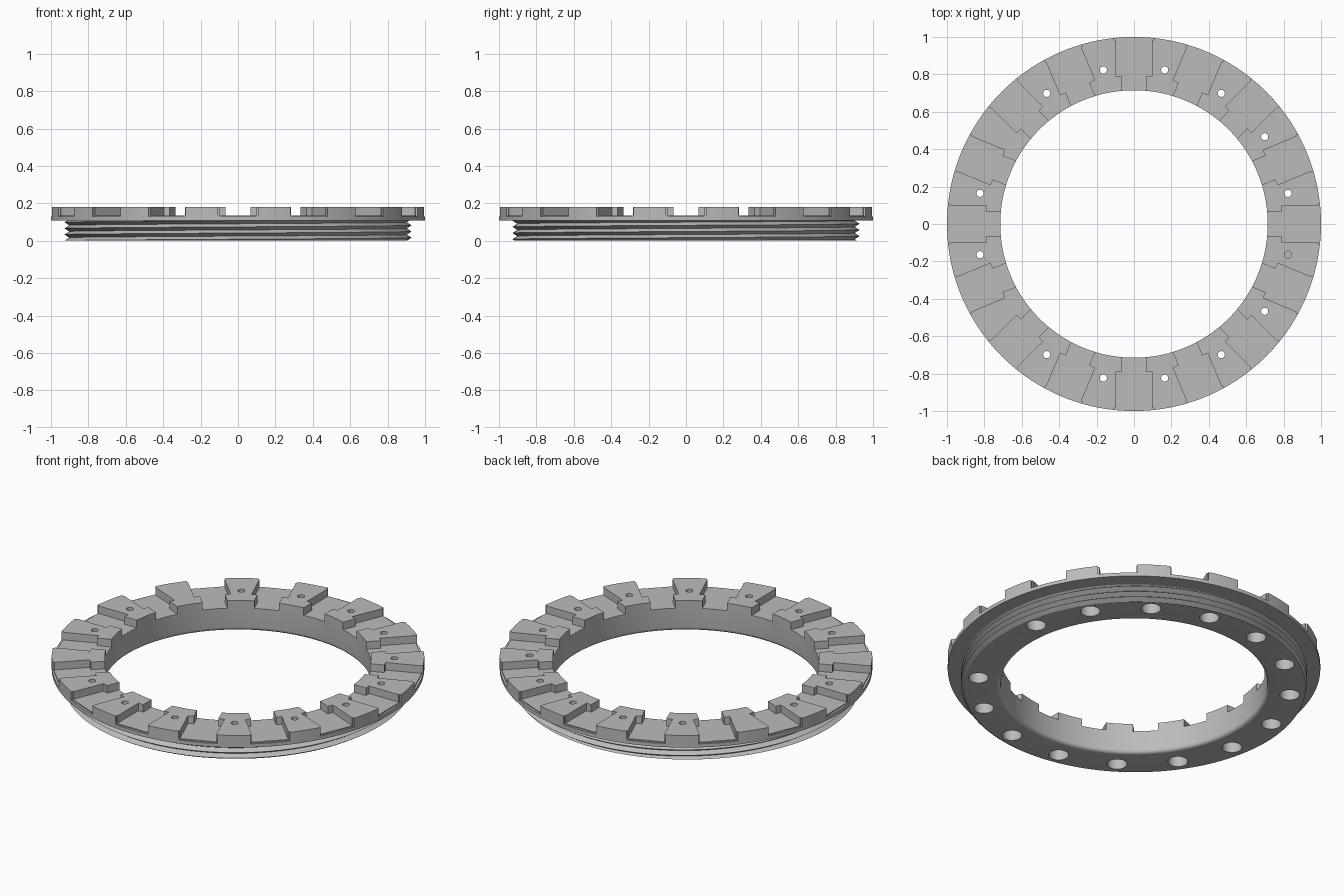
import bpy, bmesh, math
from mathutils import Matrix

if "Cube" in bpy.data.objects:
    bpy.data.objects.remove(bpy.data.objects["Cube"])

SLOTS, SEG = 16, 192
TOP, FLOOR, FLANGE = 0.18, 0.135, 0.108
INNER, CORE = 0.715, 0.895

grey = bpy.data.materials.new("machined grey")
grey.use_nodes = True
grey.diffuse_color = (0.5, 0.5, 0.5, 1)
grey.node_tree.nodes["Principled BSDF"].inputs["Base Color"].default_value = (0.5, 0.5, 0.5, 1)


def to_object(bm, name):
    bmesh.ops.recalc_face_normals(bm, faces=bm.faces)
    mesh = bpy.data.meshes.new(name)
    bm.to_mesh(mesh)
    bm.free()
    mesh.materials.append(grey)
    obj = bpy.data.objects.new(name, mesh)
    bpy.context.collection.objects.link(obj)
    return obj


def smooth(obj, degrees):
    bpy.ops.object.select_all(action='DESELECT')
    obj.select_set(True)
    bpy.context.view_layer.objects.active = obj
    bpy.ops.object.shade_smooth_by_angle(angle=math.radians(degrees))


def lathe(bm, profile, segments):
    """Closed (r, z) profile turned around z."""
    rings = []
    for i in range(segments):
        a = 2 * math.pi * i / segments
        rings.append([bm.verts.new((r * math.cos(a), r * math.sin(a), z)) for r, z in profile])
    for i, ring in enumerate(rings):
        nxt = rings[(i + 1) % segments]
        for j in range(len(profile)):
            k = (j + 1) % len(profile)
            bm.faces.new((ring[j], nxt[j], nxt[k], ring[k]))


def prism(bm, outline, z0, z1):
    low = [bm.verts.new((x, y, z0)) for x, y in outline]
    high = [bm.verts.new((x, y, z1)) for x, y in outline]
    bm.faces.new(low)
    bm.faces.new(high)
    for i in range(len(low)):
        j = (i + 1) % len(low)
        bm.faces.new((low[i], low[j], high[j], high[i]))
    return low + high


def cutter(name, make, offset):
    """Repeat a cutting shape around the ring, starting at an angle offset."""
    bm = bmesh.new()
    for i in range(SLOTS):
        verts = make(bm)
        turn = Matrix.Rotation(2 * math.pi * (i + offset) / SLOTS, 3, 'Z')
        bmesh.ops.transform(bm, matrix=turn, verts=verts)
    obj = to_object(bm, name)
    obj.hide_render = True
    return obj


def half_outline(points):
    return points + [(x, -y) for x, y in reversed(points)]


# Keyed slot: narrow mouth inside, wide bay outside, slightly flared at the rim
def slot(bm):
    return prism(bm, half_outline([(0.6, 0.068), (0.79, 0.068), (0.79, 0.1), (0.983, 0.1),
                                   (0.983, 0.107), (1.1, 0.107)]), FLOOR, 0.3)


# Shallow step at the outer end of each slot floor
def rim_step(bm):
    return prism(bm, half_outline([(0.987, 0.107), (1.1, 0.107)]), FLOOR - 0.006, 0.25)


# Screw hole with a wide bore from below
def drill(radius, z0, z1):
    def make(bm):
        n = 32
        return prism(bm, [(0.84 + radius * math.cos(2 * math.pi * i / n),
                           radius * math.sin(2 * math.pi * i / n)) for i in range(n)], z0, z1)
    return make


# Ring body with a flange on top and a rounded lower inner edge
bm = bmesh.new()
R = 0.022
fillet = [(INNER + R - R * math.cos(t * math.pi / 12), R - R * math.sin(t * math.pi / 12))
          for t in range(7)]
lathe(bm, fillet + [(CORE, 0), (CORE, FLANGE), (1, FLANGE), (1, TOP), (INNER, TOP)], SEG)
ring = to_object(bm, "flanged_ring")

cutters = [cutter("slot_cutter", slot, 0), cutter("rim_step_cutter", rim_step, 0),
           cutter("bore_cutter", drill(0.053, -0.1, 0.1), 0.5),
           cutter("hole_cutter", drill(0.019, 0.05, 0.3), 0.5)]
for c in cutters:
    mod = ring.modifiers.new(c.name, 'BOOLEAN')
    mod.operation, mod.solver, mod.object = 'DIFFERENCE', 'EXACT', c
bpy.context.view_layer.update()
cut = bpy.data.meshes.new_from_object(ring.evaluated_get(bpy.context.evaluated_depsgraph_get()))
ring.modifiers.clear()
ring.data = cut
for c in cutters:
    bpy.data.objects.remove(c)
smooth(ring, 30)

# Helical thread around the lower part, with a flat lower rim
PITCH, ROOT, CREST = 0.033, 0.902, 0.928
bm = bmesh.new()
rows = range(-4, 2 * math.ceil(FLANGE / PITCH) + 3)
columns = []
for i in range(SEG + 1):
    turn = i / SEG
    a = 2 * math.pi * turn
    column = [bm.verts.new((CORE * math.cos(a), CORE * math.sin(a), 0))]
    for k in rows:
        z = min(max(PITCH * (k / 2 + turn), 0), FLANGE)
        phase = (z / PITCH - turn) % 1
        r = ROOT + (CREST - ROOT) * (1 - abs(2 * phase - 1))
        column.append(bm.verts.new((r * math.cos(a), r * math.sin(a), z)))
    columns.append(column)
for a, b in zip(columns, columns[1:]):
    for j in range(len(a) - 1):
        bm.faces.new((a[j], b[j], b[j + 1], a[j + 1]))
bmesh.ops.remove_doubles(bm, verts=bm.verts, dist=0.00005)
bmesh.ops.dissolve_degenerate(bm, edges=bm.edges, dist=0.00005)
smooth(to_object(bm, "screw_thread"), 30)
